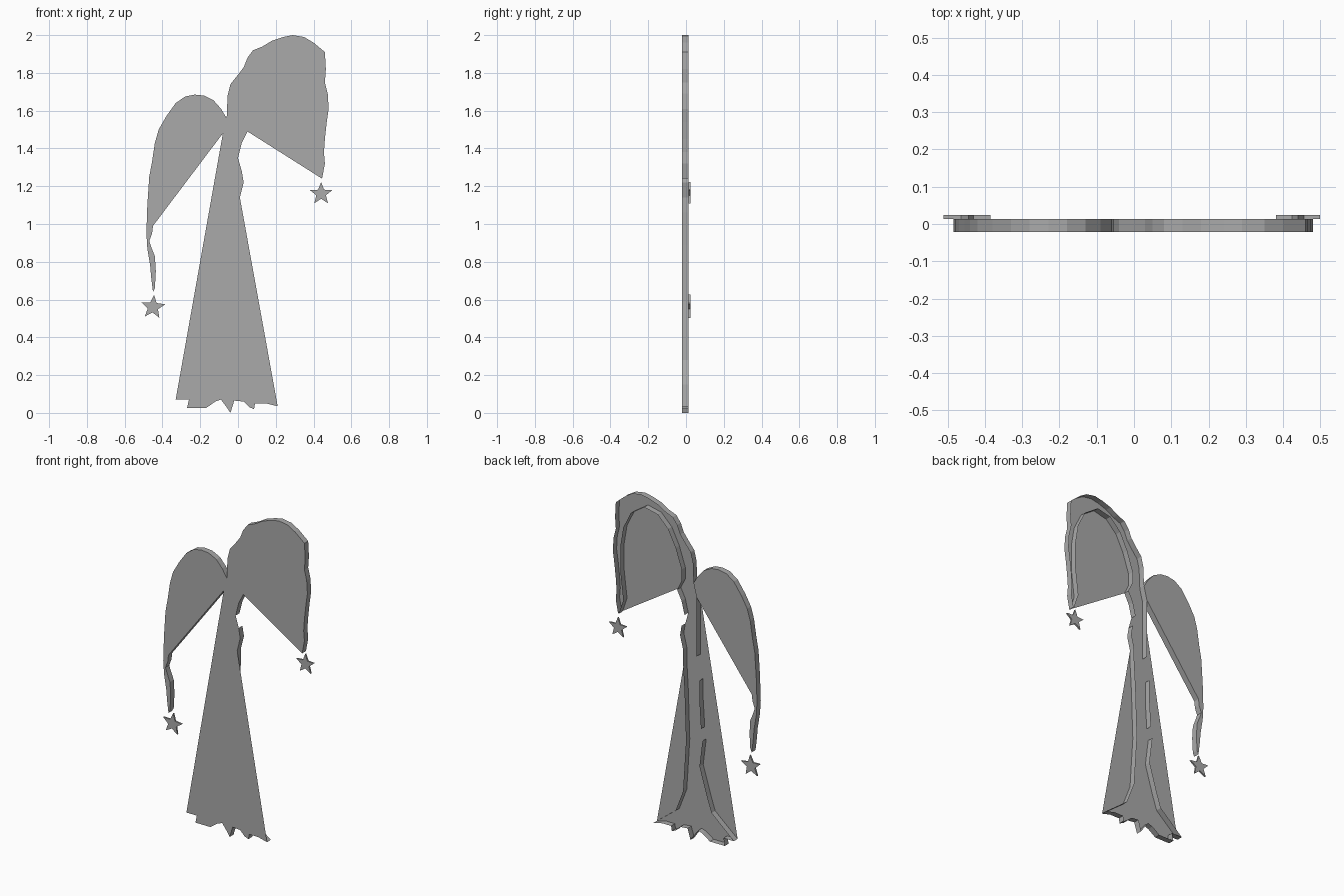
import bpy, bmesh, math

default = bpy.data.objects.get("Cube")
if default:
    bpy.data.objects.remove(default, do_unlink=True)

# One plain grey for everything
grey = bpy.data.materials.new("plain grey")
grey.use_nodes = True
colour = (0.4, 0.4, 0.4, 1)
grey.diffuse_color = colour
grey.node_tree.nodes["Principled BSDF"].inputs["Base Color"].default_value = colour

FRONT, BACK, STAR_BACK = -0.022, 0.014, 0.024


def finish(name, bm):
    """Turn a bmesh into a named grey object."""
    mesh = bpy.data.meshes.new(name)
    bm.to_mesh(mesh)
    bm.free()
    mesh.materials.append(grey)
    obj = bpy.data.objects.new(name, mesh)
    bpy.context.scene.collection.objects.link(obj)
    return obj


def ring(bm, points, depth):
    """Place outline points, given in hundredths, at one depth."""
    return [bm.verts.new((x / 100, depth, z / 100)) for x, z in points]


def add_walls(bm, front, back, closed):
    count = len(front) if closed else len(front) - 1
    for i in range(count):
        j = (i + 1) % len(front)
        bm.faces.new((front[i], front[j], back[j], back[i]))


def sheet(name, points):
    """A flat face on the front plane."""
    bm = bmesh.new()
    face = bm.faces.new(ring(bm, points, FRONT))
    face.normal_update()
    if face.normal.y > 0:
        face.normal_flip()
    return finish(name, bm)


def wall(name, points):
    """An open ribbon running back from the front plane."""
    bm = bmesh.new()
    add_walls(bm, ring(bm, points, FRONT), ring(bm, points, BACK), False)
    return finish(name, bm)


def slab(name, points, near, far):
    """A closed outline with thickness."""
    bm = bmesh.new()
    front, back = ring(bm, points, near), ring(bm, points, far)
    bm.faces.new(front)
    bm.faces.new(back)
    add_walls(bm, front, back, True)
    bmesh.ops.recalc_face_normals(bm, faces=bm.faces)
    return finish(name, bm)


def star(name, x, z, radius, turn):
    points = []
    for i in range(10):
        r = radius if i % 2 == 0 else radius * 0.43
        angle = math.radians(turn + 36 * i)
        points.append((x + r * math.sin(angle), z + r * math.cos(angle)))
    return slab(name, points, BACK, STAR_BACK)


# Outline runs: crown from neck to tip, trunk notch, ragged hem
crown = [(-6, 156), (-5.5, 168), (-4, 174), (0, 179), (3, 183), (5, 188),
         (8, 192), (13, 194), (18, 197), (24, 199), (29, 200), (35, 199),
         (40, 196), (46, 191), (46.5, 182), (46, 175), (47.5, 169), (48, 161),
         (47, 154), (46, 145), (45.5, 138), (46, 132), (44.5, 124)]
notch = [(5, 149), (2, 143), (0, 135), (2, 128), (3, 122), (1, 114)]
hem = [(21, 3.5), (15, 5), (9, 5), (8.5, 2), (6, 3), (3, 6), (-2, 6.5),
       (-4, 0), (-6, 3), (-9, 7), (-12, 6), (-17, 2.5), (-27, 2.5),
       (-26, 7), (-33, 7)]
armpit = (-8, 148)

sheet("crown_and_skirt", crown + notch + hem + [armpit])
wall("crown_outer_wall", crown)
wall("hem_wall", hem)

# Inner edge of the drooping branch
branch = [(44, 124), (41, 133), (43, 150), (43, 165), (41, 177), (36, 187),
          (27, 193), (18, 191), (11, 184), (6, 174), (2, 162), (2, 155)]
wall("branch_inner_wall", branch + notch[:3])

# Trunk edges, broken by short gaps
wall("trunk_left_edge", notch[3:] + [(1, 106), (0, 89), (-1, 59), (1, 28),
                                     (6, 15), hem[0]])
wall("trunk_right_edge_upper", [armpit, (-8, 130), (-8, 112)])
wall("trunk_right_edge_middle", [(-10, 98), (-10, 85), (-11, 69)])
wall("trunk_right_edge_lower", [(-12, 62), (-10, 46), (-15, 29), (-18, 20),
                                hem[-1]])

# Solid drooping side bough
bough = [(-6, 156), (-9, 161), (-13, 165.5), (-18, 168), (-23, 168.5),
         (-28, 167.5), (-33, 164), (-38, 157), (-42, 150), (-44, 143),
         (-45.5, 133), (-47, 125), (-48, 110), (-48.5, 95), (-48, 87),
         (-46.5, 78), (-46, 72), (-45, 64), (-44, 66), (-43.5, 75),
         (-44, 83), (-46, 88), (-47, 91), (-45.5, 95), (-45, 99), armpit]
slab("side_bough", bough, FRONT, BACK)

# Hanging stars
star("left_star", 44, 116, 6.2, 0)
star("right_star", -45, 56, 6.6, 5)
